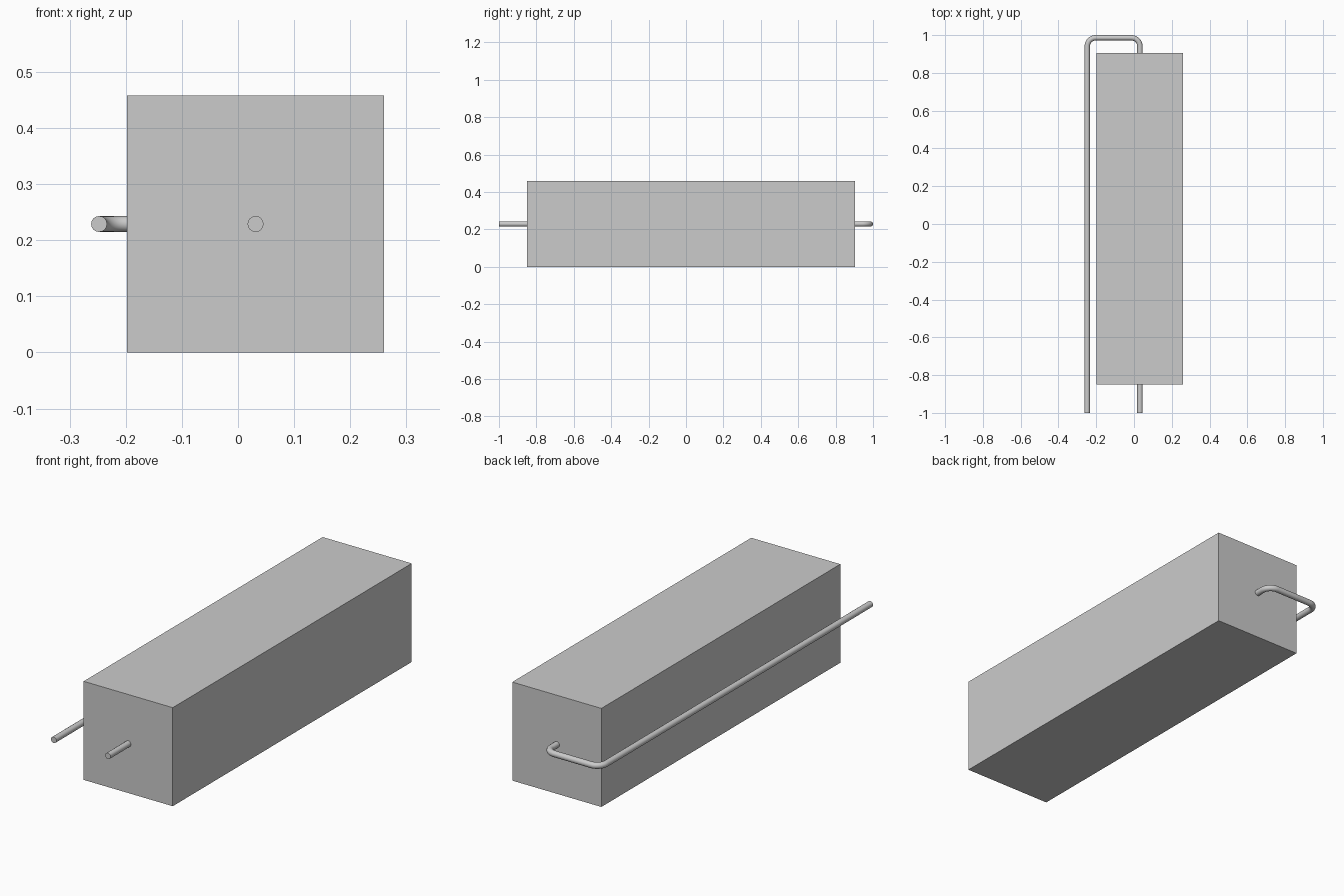
import bpy
from math import sin, cos, pi, radians

if "Cube" in bpy.data.objects:
    bpy.data.objects.remove(bpy.data.objects["Cube"])

R = 0.0142            # lead radius
ZC = 0.229            # axis height
X_AXIS, X_RET = 0.0313, -0.2475
Y_FRONT, Y_BACK = -0.851, 0.904
Y_TOP = 1 - R         # centreline of the cross run
BEND = 0.045


def wire(name, pts):
    """Round wire with flat ends along a path in the horizontal plane."""
    cu = bpy.data.curves.new(name, 'CURVE')
    cu.dimensions = '3D'
    cu.bevel_depth = R
    cu.bevel_resolution = 6
    cu.use_fill_caps = True
    sp = cu.splines.new('POLY')
    sp.points.add(len(pts) - 1)
    for p, (x, y) in zip(sp.points, pts):
        p.co = (x, y, ZC, 1)
    ob = bpy.data.objects.new(name, cu)
    bpy.context.collection.objects.link(ob)
    bpy.ops.object.select_all(action='DESELECT')
    ob.select_set(True)
    bpy.context.view_layer.objects.active = ob
    bpy.ops.object.convert(target='MESH')
    bpy.ops.object.shade_smooth_by_angle(angle=radians(35))


def arc(cx, cy, a0, a1, n=10):
    return [(cx + BEND * cos(a0 + (a1 - a0) * i / n),
             cy + BEND * sin(a0 + (a1 - a0) * i / n)) for i in range(n + 1)]


# Square block body
bpy.ops.mesh.primitive_cube_add(size=1, location=(X_AXIS, (Y_FRONT + Y_BACK) / 2, ZC))
body = bpy.context.object
body.name = "body"
body.scale = (2 * ZC, Y_BACK - Y_FRONT, 2 * ZC)
bpy.ops.object.transform_apply(location=False, rotation=False, scale=True)

# Short straight lead at the front
wire("front_lead", [(X_AXIS, -1), (X_AXIS, Y_FRONT + 0.005)])

# Rear lead folded back along the side
wire("folded_lead",
     [(X_AXIS, Y_BACK - 0.005)]
     + arc(X_AXIS - BEND, Y_TOP - BEND, 0, pi / 2)
     + arc(X_RET + BEND, Y_TOP - BEND, pi / 2, pi)
     + [(X_RET, -1)])
